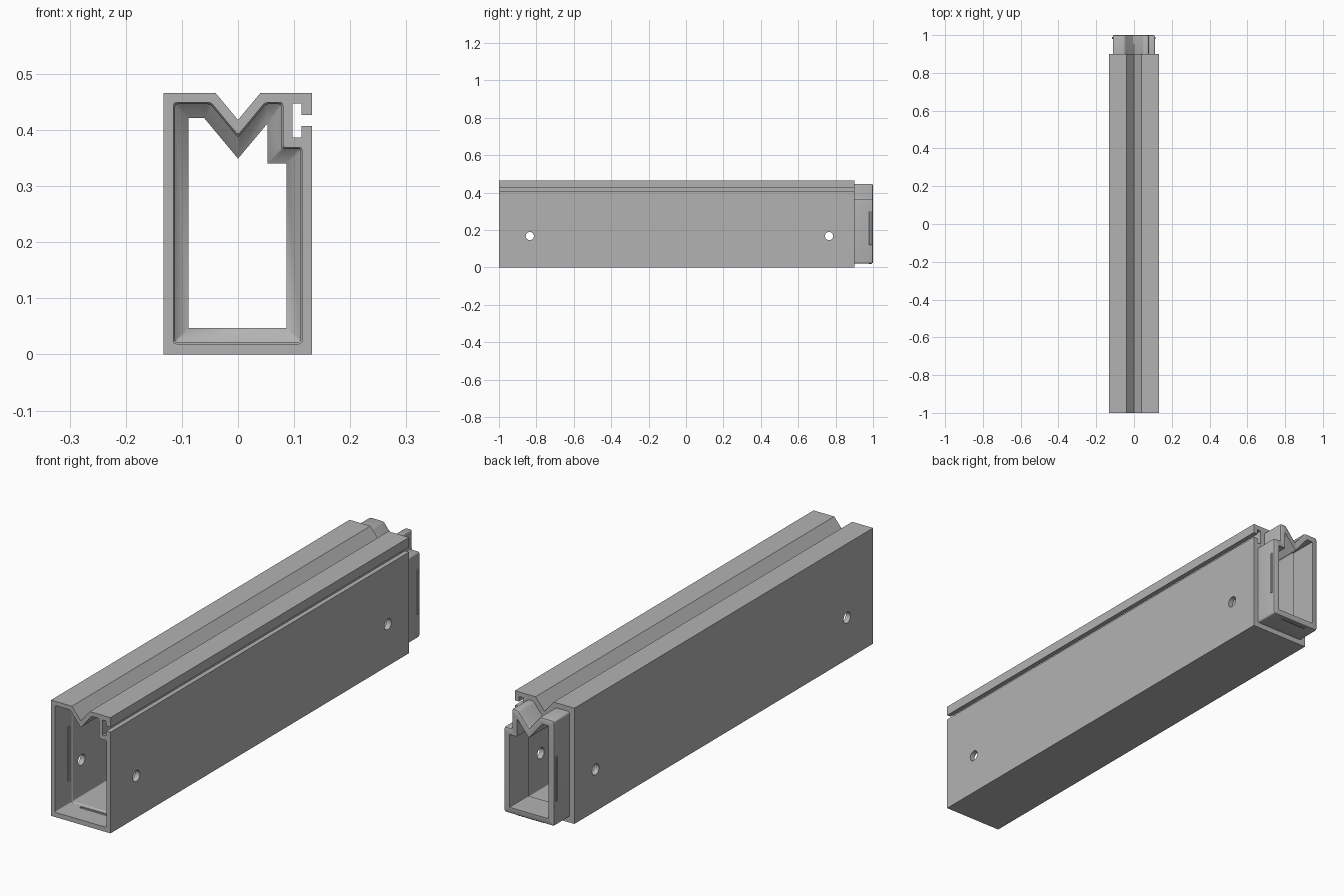
import bpy, bmesh
from math import pi
from mathutils import Matrix, Vector

cube = bpy.data.objects.get("Cube")
if cube:
    bpy.data.objects.remove(cube)

grey = bpy.data.materials.new("light grey plastic")
grey.use_nodes = True
grey.diffuse_color = (0.45, 0.45, 0.45, 1)
grey.node_tree.nodes["Principled BSDF"].inputs["Base Color"].default_value = grey.diffuse_color


def make_object(name, bm):
    mesh = bpy.data.meshes.new(name)
    bm.to_mesh(mesh)
    bm.free()
    mesh.materials.append(grey)
    obj = bpy.data.objects.new(name, mesh)
    bpy.context.collection.objects.link(obj)
    return obj


def inset(points, d):
    """Move every edge of a counter-clockwise profile inwards by d."""
    pts = [Vector(p) for p in points]
    result = []
    for i, p in enumerate(pts):
        a = (p - pts[i - 1]).normalized()
        b = (pts[(i + 1) % len(pts)] - p).normalized()
        na, nb = Vector((-a.y, a.x)), Vector((-b.y, b.x))
        result.append(p + (na + nb) * d / (1 + na.dot(nb)))
    return result


def rounded(points, r, steps=4):
    """Replace each corner by a small curve (r = 0 keeps it sharp)."""
    pts = [Vector(p) for p in points]
    result = []
    for i, p in enumerate(pts):
        a = p + (pts[i - 1] - p).normalized() * r
        b = p + (pts[(i + 1) % len(pts)] - p).normalized() * r
        for k in range(steps + 1):
            t = k / steps
            result.append(a * (1 - t) ** 2 + p * 2 * t * (1 - t) + b * t * t)
    return result


def ring(bm, points, y):
    return [bm.verts.new((p[0], y, p[1])) for p in points]


def bridge(bm, a, b):
    n = len(a)
    for i in range(n):
        j = (i + 1) % n
        bm.faces.new((a[i], a[j], b[j], b[i]))


# Cross-sections: outside with V groove and side slot, cavity, spigot opening
OUTER = [(-.133, 0), (.132, 0), (.132, .407), (.113, .407), (.113, .387),
         (.097, .387), (.097, .447), (.113, .447), (.113, .427), (.132, .427),
         (.132, .466), (.04, .466), (0, .418), (-.04, .466), (-.133, .466)]
CAVITY = [(-.115, .019), (.114, .019), (.114, .369), (.08, .369), (.08, .449),
          (.048, .449), (0, .391), (-.048, .449), (-.115, .449)]
OPENING = [(-.088, .047), (.086, .047), (.086, .34), (.053, .34), (.053, .412),
           (.053, .412), (0, .349), (-.06, .421), (-.088, .421)]

BODY_BACK = 0.9
bm = bmesh.new()
front = ring(bm, OUTER, -1)
back = ring(bm, OUTER, BODY_BACK)
bridge(bm, front, back)

# Socket, bore, taper, spigot opening, rounded spigot tip, spigot outside
sections = [(rounded(CAVITY, .006), -1),
            (rounded(CAVITY, .006), -.895),
            (rounded(inset(CAVITY, .003), .005), -.89),
            (rounded(inset(CAVITY, .003), .005), .855),
            (rounded(OPENING, 0), .88),
            (rounded(OPENING, 0), 1),
            (rounded(inset(CAVITY, .009), .006), 1),
            (rounded(inset(CAVITY, .005), .008), .998),
            (rounded(inset(CAVITY, .003), .009), .992),
            (rounded(inset(CAVITY, .003), .009), BODY_BACK)]
rings = [ring(bm, pts, y) for pts, y in sections]
for a, b in zip(rings, rings[1:]):
    bridge(bm, a, b)
bmesh.ops.remove_doubles(bm, verts=bm.verts[:], dist=1e-5)

# End faces around the socket mouth and the spigot root
for y in (-1, BODY_BACK):
    rim = [e for e in bm.edges if e.is_boundary
           and all(abs(v.co.y - y) < 1e-4 for v in e.verts)]
    bmesh.ops.triangle_fill(bm, edges=rim, use_beauty=True)
bmesh.ops.recalc_face_normals(bm, faces=bm.faces[:])
body = make_object("tube_body", bm)


def add_box(bm, centre, size):
    bmesh.ops.create_cube(bm, size=1, matrix=Matrix.Translation(centre)
                          @ Matrix.Diagonal((*size, 1)))


def cut(name, bm):
    cutter = make_object(name, bm)
    cutter.hide_render = True
    mod = body.modifiers.new(name, "BOOLEAN")
    mod.operation = "DIFFERENCE"
    mod.solver = "EXACT"
    mod.object = cutter
    bpy.context.view_layer.objects.active = body
    bpy.ops.object.modifier_apply(modifier=mod.name)
    bpy.data.objects.remove(cutter)


# Pin holes through both side walls
bm = bmesh.new()
for y in (-.835, .765):
    bmesh.ops.create_cone(bm, cap_ends=True, segments=24, radius1=.022, radius2=.022,
                          depth=.5, matrix=Matrix.Translation((0, y, .168))
                          @ Matrix.Rotation(pi / 2, 4, "Y"))
cut("pin_holes", bm)

# Snap grooves in the socket walls and floor
bm = bmesh.new()
for x in (-.115, .114):
    add_box(bm, (x, -.91, .22), (.008, .012, .22))
add_box(bm, (0, -.91, .019), (.13, .012, .008))
cut("snap_grooves", bm)

# Matching snap ribs on the spigot
for name, centre, size in (("rib_left", (.111, .985, .21), (.008, .012, .18)),
                           ("rib_right", (-.112, .985, .21), (.008, .012, .18)),
                           ("rib_bottom", (0, .985, .022), (.12, .012, .008))):
    bm = bmesh.new()
    add_box(bm, centre, size)
    bmesh.ops.bevel(bm, geom=bm.edges[:], offset=.002, segments=1, affect="EDGES")
    make_object(name, bm)

# Smooth the rounded corners, keep the flat faces crisp
bpy.ops.object.select_all(action="DESELECT")
body.select_set(True)
bpy.context.view_layer.objects.active = body
bpy.ops.object.shade_smooth_by_angle(angle=pi / 6)
